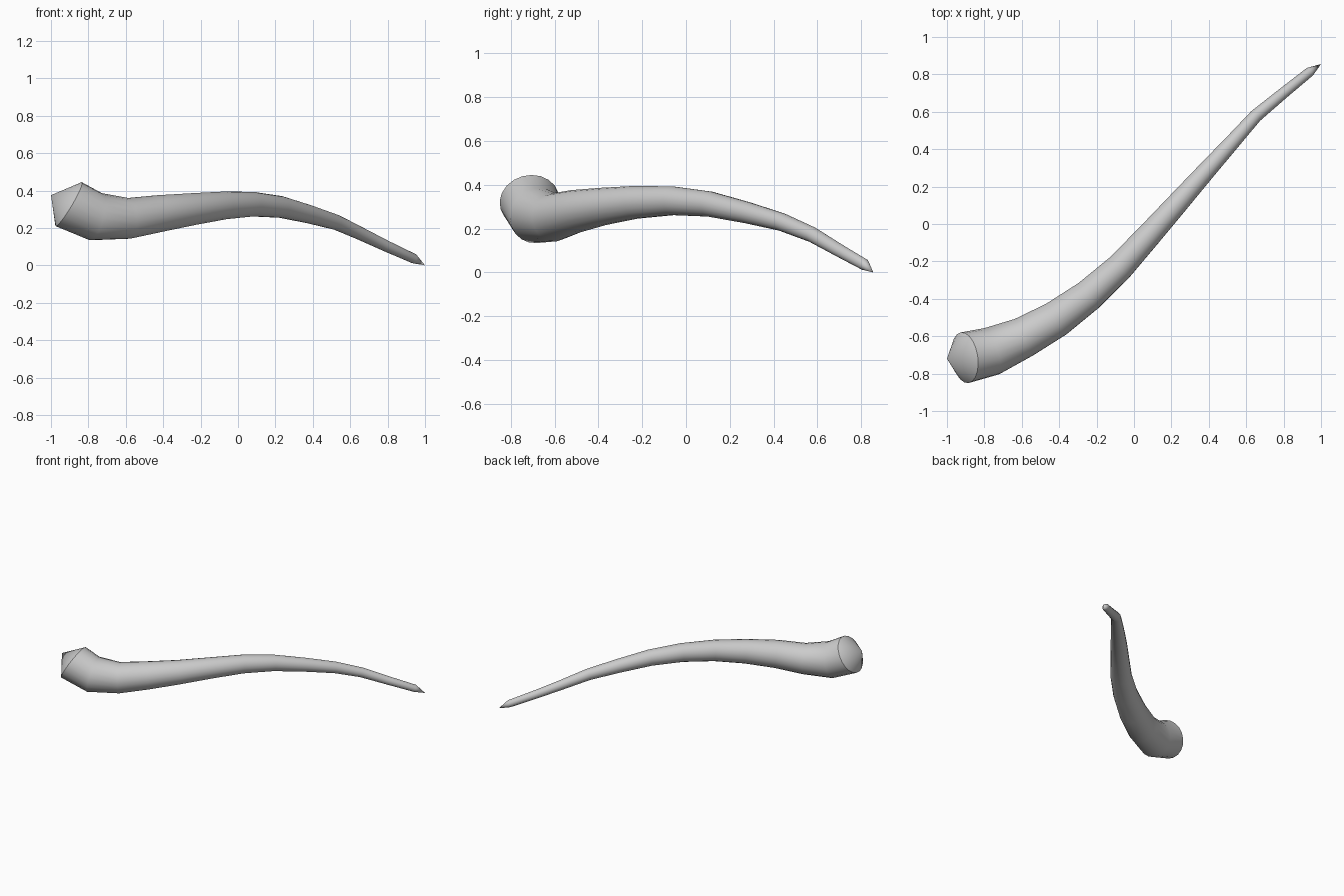
import bpy, bmesh, math
from mathutils import Vector

if "Cube" in bpy.data.objects:
    bpy.data.objects.remove(bpy.data.objects["Cube"])

SIDES = 20
# Path of the horn: x, y, z, radius
PATH = [(-.905, -.715, .327, .137), (-.76, -.68, .26, .130), (-.588, -.605, .251, .110),
        (-.415, -.508, .278, .099), (-.24, -.38, .301, .086), (-.075, -.23, .32, .075),
        (.08, -.06, .327, .066), (.23, .108, .312, .058), (.385, .282, .272, .049),
        (.525, .437, .230, .041), (.65, .577, .172, .035), (.795, .697, .102, .030),
        (.94, .814, .036, .026)]
BASE_APEX, TIP = (-1, -.72, .375), (1, .855, 0)

pts = [Vector(p[:3]) for p in PATH]
bm = bmesh.new()
rings = []
side = Vector((0, 0, 1))
for i, p in enumerate(pts):
    # Ring plane is square to the path
    if i == 0:
        t = Vector((.85, .13, -.51)).normalized()
    elif i == len(pts) - 1:
        t = (p - pts[i - 1]).normalized()
    else:
        t = ((p - pts[i - 1]).normalized() + (pts[i + 1] - p).normalized()).normalized()
    side = (side - t * side.dot(t)).normalized()
    other = t.cross(side)
    r = PATH[i][3]
    rings.append([bm.verts.new(p + r * (math.cos(a) * side + math.sin(a) * other))
                  for a in (2 * math.pi * k / SIDES for k in range(SIDES))])

# Tapered tube with a shallow cone at the base and a pointed tip
base, tip = bm.verts.new(BASE_APEX), bm.verts.new(TIP)
for k in range(SIDES):
    n = (k + 1) % SIDES
    for a, b in zip(rings, rings[1:]):
        bm.faces.new((a[k], a[n], b[n], b[k]))
    bm.faces.new((base, rings[0][n], rings[0][k]))
    bm.faces.new((tip, rings[-1][k], rings[-1][n]))
bmesh.ops.recalc_face_normals(bm, faces=bm.faces[:])

mesh = bpy.data.meshes.new("horn")
bm.to_mesh(mesh)
bm.free()
horn = bpy.data.objects.new("horn", mesh)
bpy.context.collection.objects.link(horn)

mat = bpy.data.materials.new("light grey")
mat.diffuse_color = (.6, .6, .6, 1)
mat.use_nodes = True
mat.node_tree.nodes["Principled BSDF"].inputs["Base Color"].default_value = mat.diffuse_color
mesh.materials.append(mat)

bpy.context.view_layer.objects.active = horn
horn.select_set(True)
bpy.ops.object.shade_smooth_by_angle(angle=math.radians(45))
